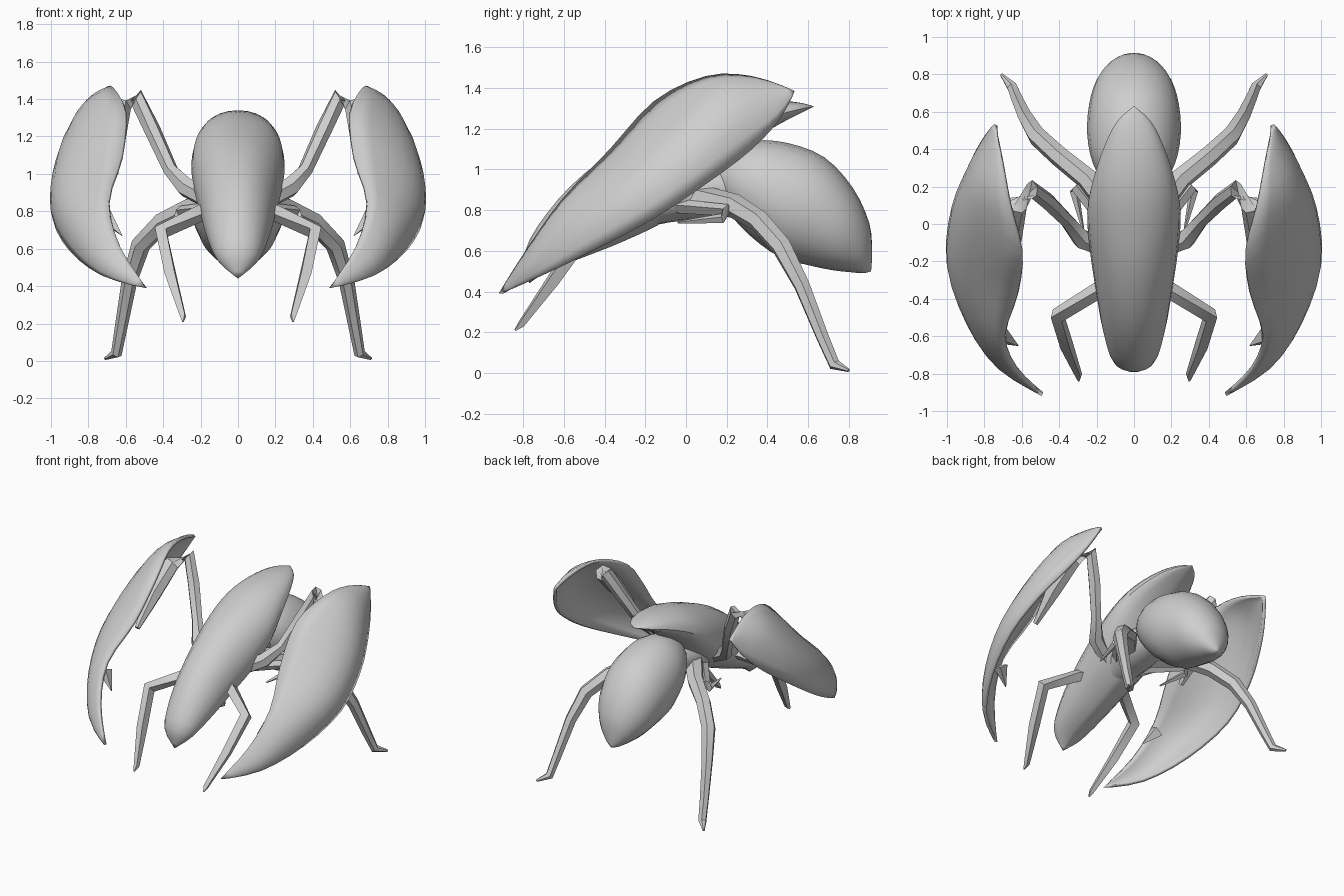
import bpy, bmesh, math
from mathutils import Vector

shell = bpy.data.materials.new("pale grey shell")
shell.diffuse_color = (0.62, 0.62, 0.62, 1)


def smooth_path(rows, steps):
    """Catmull-Rom interpolation through rows of numbers."""
    pts = [Vector(r) for r in rows]
    out = []
    for i in range(len(pts) - 1):
        b, c = pts[i], pts[i + 1]
        a = pts[i - 1] if i else b
        d = pts[i + 2] if i + 2 < len(pts) else c
        for k in range(steps):
            t = k / steps
            out.append(0.5 * (2 * b + (c - a) * t + (2 * a - 5 * b + 4 * c - d) * t * t
                              + (3 * b - a - 3 * c + d) * t ** 3))
    return out + [pts[-1]]


def skin(name, rings, closed=True, mirror=False, thick=0, angle=40):
    """Bridge rows of points into a surface."""
    bm = bmesh.new()
    vs = [[bm.verts.new(p) for p in r] for r in rings]
    n = len(vs[0])
    for a, b in zip(vs, vs[1:]):
        for i in range(n if closed else n - 1):
            j = (i + 1) % n
            bm.faces.new((a[i], a[j], b[j], b[i]))
    if closed:
        bm.faces.new(vs[0][::-1])
        bm.faces.new(vs[-1])
    bmesh.ops.remove_doubles(bm, verts=bm.verts, dist=0.0008)
    bmesh.ops.recalc_face_normals(bm, faces=bm.faces)
    me = bpy.data.meshes.new(name)
    bm.to_mesh(me)
    bm.free()
    me.materials.append(shell)
    ob = bpy.data.objects.new(name, me)
    bpy.context.collection.objects.link(ob)
    if thick:
        m = ob.modifiers.new("thickness", 'SOLIDIFY')
        m.thickness, m.offset = thick, 0
    if mirror:
        ob.modifiers.new("mirror", 'MIRROR').use_mirror_merge = False
    bpy.ops.object.select_all(action='DESELECT')
    ob.select_set(True)
    bpy.context.view_layer.objects.active = ob
    bpy.ops.object.shade_smooth_by_angle(angle=math.radians(angle))
    return ob


def hull(name, stations, mid, power, sides=20):
    """Loft: each station is top y, top z, bottom y, bottom z, half width."""
    rings = []
    for ty, tz, by, bz, w in smooth_path(stations, 3):
        top, bot = Vector((0, ty, tz)), Vector((0, by, bz))
        c = bot.lerp(top, mid)
        ring = []
        for i in range(sides):
            a = 2 * math.pi * i / sides
            s, co = math.sin(a), math.cos(a)
            x = w * math.copysign(abs(co) ** (1 if s >= 0 else power), co)
            p = c + (top - c) * s if s >= 0 else c + (c - bot) * s
            ring.append(Vector((max(x, 0) if abs(x) < 1e-6 else x, p.y, p.z)))
        rings.append(ring)
    return skin(name, rings)


def limb(name, pts, sides=6, angle=40):
    """Tapered limb: each point is x, y, z, radius."""
    P = [Vector(p[:3]) for p in pts]
    rings = []
    for i, p in enumerate(P):
        d1 = (P[min(i + 1, len(P) - 1)] - P[max(i - 1, 0)]).normalized()
        u = d1.cross(Vector((1, -0.6, 0.2))).normalized()
        v = d1.cross(u)
        r = pts[i][3]
        rings.append([p + r * (u * math.cos(2 * math.pi * k / sides)
                               + v * math.sin(2 * math.pi * k / sides)) for k in range(sides)])
    return skin(name, rings, mirror=True, angle=angle)


# Long arched shield over head and back
hull("back_shield", [
    (-0.77, 0.44, -0.77, 0.44, 0), (-0.79, 0.60, -0.68, 0.50, 0.11),
    (-0.68, 0.79, -0.50, 0.57, 0.165), (-0.50, 0.98, -0.30, 0.65, 0.20),
    (-0.25, 1.15, -0.08, 0.76, 0.235), (0.0, 1.26, 0.10, 0.92, 0.25),
    (0.20, 1.32, 0.25, 1.08, 0.22), (0.40, 1.34, 0.42, 1.20, 0.16),
    (0.55, 1.33, 0.55, 1.27, 0.09), (0.63, 1.31, 0.63, 1.31, 0)], 0.4, 1.5)

# Waist joining shield, legs and abdomen
hull("thorax", [
    (-0.30, 0.80, -0.28, 0.70, 0.08), (-0.10, 0.98, -0.08, 0.74, 0.15),
    (0.08, 1.02, 0.08, 0.76, 0.16), (0.28, 1.02, 0.26, 0.80, 0.12)], 0.5, 1)

# Egg-shaped abdomen drooping to the rear
hull("abdomen", [
    (0.09, 0.97, 0.09, 0.97, 0), (0.18, 1.08, 0.20, 0.80, 0.14),
    (0.33, 1.14, 0.32, 0.67, 0.22), (0.50, 1.13, 0.46, 0.57, 0.25),
    (0.68, 1.06, 0.60, 0.53, 0.24), (0.82, 0.91, 0.72, 0.505, 0.20),
    (0.90, 0.74, 0.81, 0.495, 0.13), (0.915, 0.60, 0.87, 0.49, 0.06),
    (0.91, 0.50, 0.91, 0.50, 0)], 0.5, 1)

# Curved blade claws: upper edge, outer ridge and lower edge
upper = [(0.49, -0.91, 0.39), (0.63, -0.77, 0.61), (0.69, -0.60, 0.85), (0.62, -0.37, 1.09),
         (0.60, -0.15, 1.33), (0.66, 0.10, 1.45), (0.70, 0.32, 1.45), (0.74, 0.53, 1.38)]
ridge = [(0.49, -0.91, 0.39), (0.71, -0.77, 0.54), (0.85, -0.57, 0.74), (0.93, -0.29, 0.95),
         (0.91, 0.00, 1.18), (0.85, 0.22, 1.33), (0.78, 0.41, 1.37), (0.74, 0.53, 1.38)]
lower = [(0.49, -0.91, 0.39), (0.72, -0.75, 0.46), (0.89, -0.48, 0.59), (0.98, -0.16, 0.76),
         (0.95, 0.11, 0.94), (0.87, 0.32, 1.10), (0.80, 0.45, 1.24), (0.74, 0.53, 1.38)]
rows = []
for u, m, l in zip(*(smooth_path(e, 3) for e in (upper, ridge, lower))):
    c = 2 * m - (u + l) / 2
    rows.append([u * (1 - t) ** 2 + c * 2 * t * (1 - t) + l * t * t for t in [k / 8 for k in range(9)]])
skin("claw_blades", rows, closed=False, mirror=True, thick=0.022)

# Barb on the inner edge of each claw
limb("claw_barbs", [(0.71, -0.60, 0.78, 0.05), (0.62, -0.65, 0.67, 0.003)], 4)

# Raised arms holding the claws
limb("claw_arms", [
    (0.12, -0.14, 0.84, 0.05), (0.28, -0.08, 0.93, 0.055), (0.36, 0.02, 1.02, 0.04),
    (0.46, 0.12, 1.24, 0.045), (0.545, 0.185, 1.41, 0.05), (0.63, 0.10, 1.36, 0.06),
    (0.66, -0.08, 1.19, 0.06), (0.66, -0.28, 1.00, 0.02)])

# Rear legs with pointed feet
limb("rear_legs", [
    (0.10, 0.05, 0.86, 0.07), (0.25, 0.24, 0.82, 0.06), (0.40, 0.36, 0.745, 0.055),
    (0.52, 0.47, 0.62, 0.052), (0.58, 0.57, 0.43, 0.042), (0.625, 0.67, 0.18, 0.034),
    (0.65, 0.73, 0.04, 0.03), (0.71, 0.80, 0.012, 0.008)])

# Front legs, angular
limb("front_legs", [
    (0.10, -0.30, 0.80, 0.045), (0.20, -0.36, 0.79, 0.045), (0.41, -0.49, 0.69, 0.045),
    (0.36, -0.65, 0.46, 0.038), (0.295, -0.81, 0.24, 0.02), (0.295, -0.84, 0.21, 0.005)], 4, 25)

# Small folded middle legs
limb("middle_legs", [
    (0.12, -0.04, 0.82, 0.035), (0.31, 0.20, 0.80, 0.03),
    (0.32, 0.18, 0.76, 0.025), (0.27, -0.04, 0.74, 0.006)], 4, 25)
